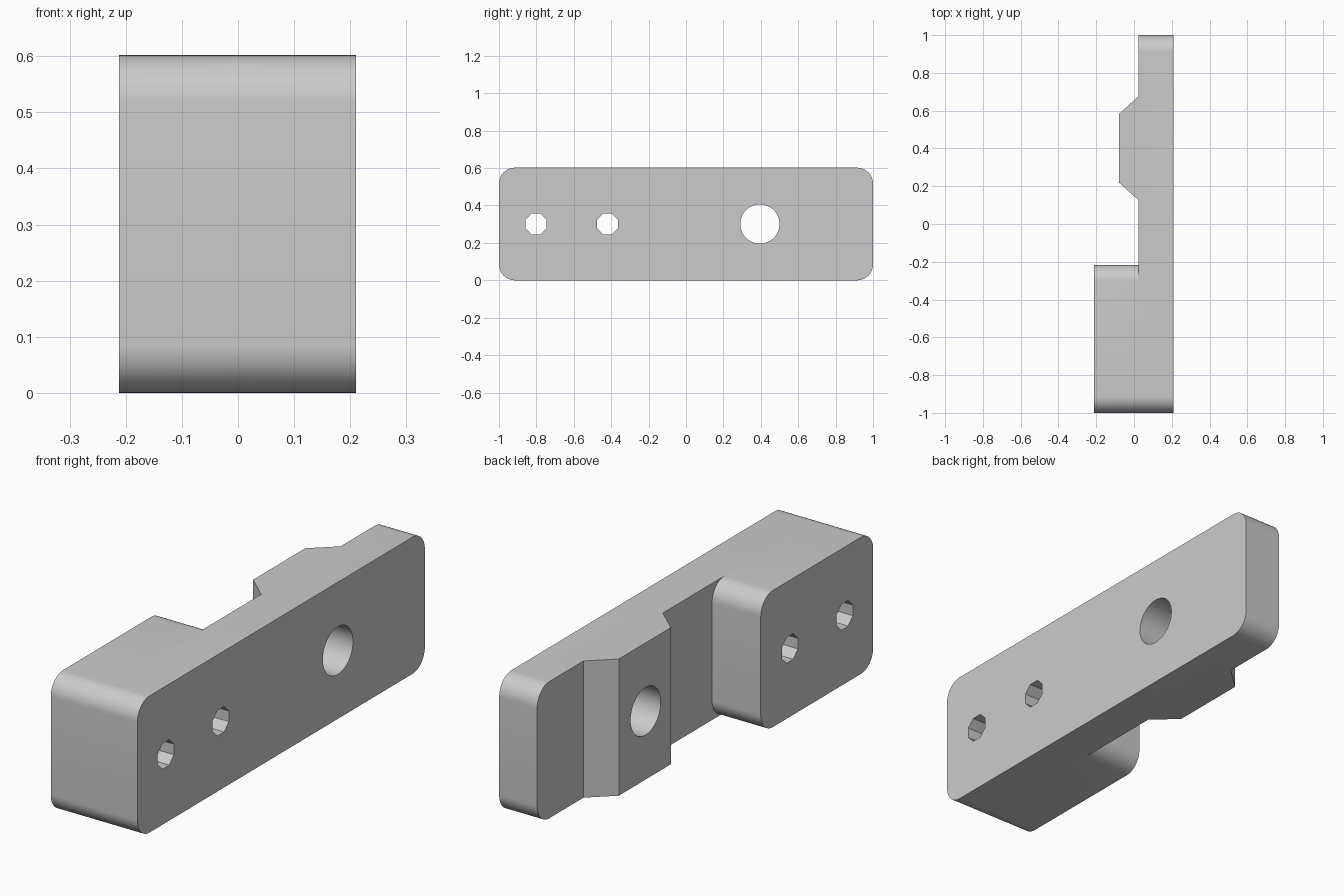
import bpy, bmesh, math

if "Cube" in bpy.data.objects:
    bpy.data.objects.remove(bpy.data.objects["Cube"])

HEIGHT, MID = 0.602, 0.301
OUTER, STEP, INNER = 0.21, 0.025, -0.212   # x levels: plate face, plate back, block face

grey = bpy.data.materials.new("light grey")
grey.use_nodes = True
colour = (0.6, 0.6, 0.6, 1)
grey.diffuse_color = colour
grey.node_tree.nodes["Principled BSDF"].inputs["Base Color"].default_value = colour


def prism(name, outline, offset):
    """Extrude a closed outline of 3D points along an offset."""
    bm = bmesh.new()
    face = bm.faces.new([bm.verts.new(p) for p in outline])
    ext = bmesh.ops.extrude_face_region(bm, geom=[face])["geom"]
    bmesh.ops.translate(bm, vec=offset, verts=[v for v in ext if isinstance(v, bmesh.types.BMVert)])
    bmesh.ops.recalc_face_normals(bm, faces=bm.faces[:])
    mesh = bpy.data.meshes.new(name)
    bm.to_mesh(mesh)
    bm.free()
    obj = bpy.data.objects.new(name, mesh)
    bpy.context.collection.objects.link(obj)
    mesh.materials.append(grey)
    return obj


def arc(y, z, radius, start, sweep, count):
    return [(y + radius * math.cos(start + sweep * i / count),
             z + radius * math.sin(start + sweep * i / count)) for i in range(count + 1)]


def rounded_slab(name, x0, x1, y0, y1, radius=0.085):
    corners = [(y1 - radius, HEIGHT - radius), (y0 + radius, HEIGHT - radius),
               (y0 + radius, radius), (y1 - radius, radius)]
    points = []
    for i, (y, z) in enumerate(corners):
        points += arc(y, z, radius, i * math.pi / 2, math.pi / 2, 12)
    return prism(name, [(x0, y, z) for y, z in points], (x1 - x0, 0, 0))


def hole(name, y, radius, sides):
    ring = arc(y, MID, radius, math.pi / sides, 2 * math.pi, sides)[:-1]
    return prism(name, [(-0.5, a, b) for a, b in ring], (1, 0, 0))


def combine(target, tool, operation):
    mod = target.modifiers.new(operation.title(), "BOOLEAN")
    mod.operation, mod.solver, mod.object = operation, "EXACT", tool
    bpy.context.view_layer.objects.active = target
    bpy.ops.object.modifier_apply(modifier=mod.name)
    bpy.data.objects.remove(tool)


# Long plate, thick end block and bevelled boss
bracket = rounded_slab("mounting_bracket", STEP, OUTER, -1, 1)
block = rounded_slab("end_block", INNER, STEP, -1, -0.217)
boss = prism("bevelled_boss", [(STEP, 0.125, 0), (-0.08, 0.22, 0), (-0.08, 0.582, 0),
                               (STEP, 0.678, 0), (0.1, 0.678, 0), (0.1, 0.125, 0)],
             (0, 0, HEIGHT))
for part in (block, boss):
    combine(bracket, part, "UNION")

# Two octagonal screw holes and one round pivot hole
for cutter in (hole("front_screw_hole", -0.802, 0.061, 8),
               hole("rear_screw_hole", -0.42, 0.061, 8),
               hole("pivot_hole", 0.395, 0.105, 48)):
    combine(bracket, cutter, "DIFFERENCE")

bpy.ops.object.select_all(action="DESELECT")
bracket.select_set(True)
bpy.context.view_layer.objects.active = bracket
bpy.ops.object.shade_smooth_by_angle(angle=math.radians(30))
